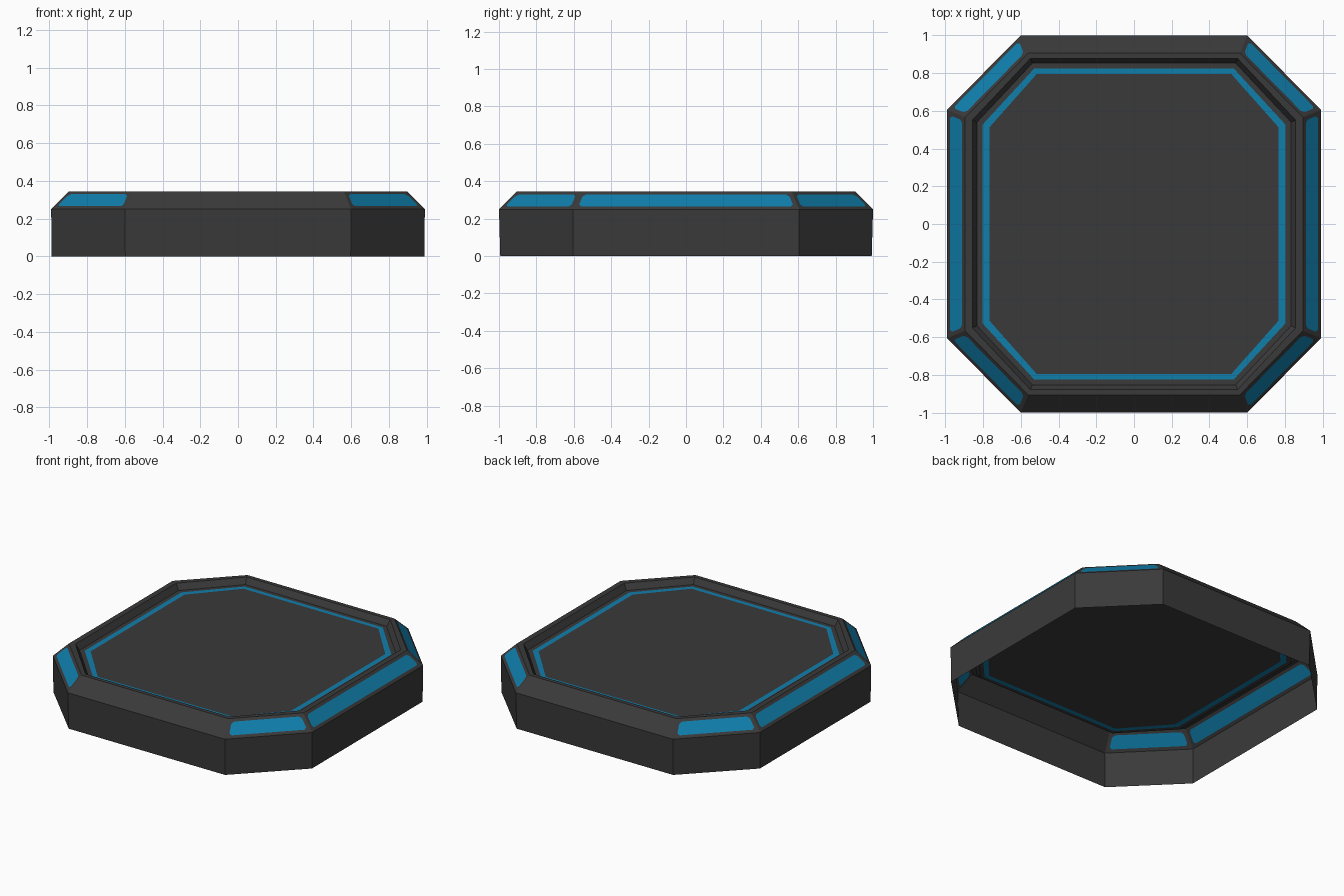
import bpy
import bmesh

cube = bpy.data.objects.get("Cube")
if cube:
    bpy.data.objects.remove(cube, do_unlink=True)


def make_material(name, color):
    mat = bpy.data.materials.new(name)
    mat.use_nodes = True
    mat.diffuse_color = color
    mat.node_tree.nodes["Principled BSDF"].inputs["Base Color"].default_value = color
    return mat


DARK = make_material("charcoal", (0.042, 0.042, 0.042, 1))
BLUE = make_material("light blue", (0.005, 0.21, 0.41, 1))


def octagon(bm, hx, hy, z):
    """Ring of eight vertices; corner cuts shrink so that sides stay parallel."""
    cx = 0.6 - (1 - hy) * 0.414
    cy = 0.605 - (0.99 - hx) * 0.414
    quarter = [(hx, cy), (cx, hy)]
    pts = quarter + [(-x, y) for x, y in reversed(quarter)]
    pts += [(-x, -y) for x, y in pts]
    return [bm.verts.new((x, y, z)) for x, y in pts]


def loft(name, rings, materials, cap=False, panels=False):
    """Skin a list of (half width, half depth, height) octagons."""
    bm = bmesh.new()
    loops = [octagon(bm, *r) for r in rings]
    for a, b in zip(loops, loops[1:]):
        for i in range(8):
            j = (i + 1) % 8
            bm.faces.new((a[i], a[j], b[j], b[i]))
    if cap:
        bm.faces.new(loops[-1])
    bm.normal_update()
    if panels:
        add_panels(bm)
    mesh = bpy.data.meshes.new(name)
    bm.to_mesh(mesh)
    bm.free()
    for m in materials:
        mesh.materials.append(m)
    obj = bpy.data.objects.new(name, mesh)
    bpy.context.scene.collection.objects.link(obj)
    return obj


def add_panels(bm):
    """Inset light panels with clipped corners, except on the front and back."""
    lit = [f for f in bm.faces if abs(f.normal.x) > 0.2]
    bmesh.ops.inset_individual(bm, faces=lit, thickness=0.022, use_even_offset=True)
    corners = []
    for f in lit:
        f.material_index = 1
        corners += f.verts
    bmesh.ops.bevel(bm, geom=corners, offset=0.016, offset_type='OFFSET',
                    segments=1, affect='VERTICES', material=0)


RIM_Z, DECK_Z = 0.345, 0.305
BOTTOM = (0.987, 0.993, 0)
SHOULDER = (0.99, 1.0, 0.25)
RIM_OUT = (0.895, 0.905, RIM_Z)
RIM_IN = (0.857, 0.877, RIM_Z)
STEP = (0.832, 0.852, DECK_Z)
RING_OUT = (0.802, 0.825, DECK_Z)
RING_IN = (0.766, 0.795, DECK_Z)

# Open-bottomed shell, from the outer wall in to the deck
loft("outer_wall", [BOTTOM, SHOULDER], [DARK])
loft("sloped_rim", [SHOULDER, RIM_OUT], [DARK, BLUE], panels=True)
loft("inner_step", [RIM_OUT, RIM_IN, STEP, RING_OUT], [DARK])
loft("light_ring", [RING_OUT, RING_IN], [BLUE])

# Deck plate closes the middle
deck = bmesh.new()
deck.faces.new(octagon(deck, *RING_IN))
deck_mesh = bpy.data.meshes.new("deck")
deck.to_mesh(deck_mesh)
deck.free()
deck_mesh.materials.append(DARK)
bpy.context.scene.collection.objects.link(bpy.data.objects.new("deck", deck_mesh))
